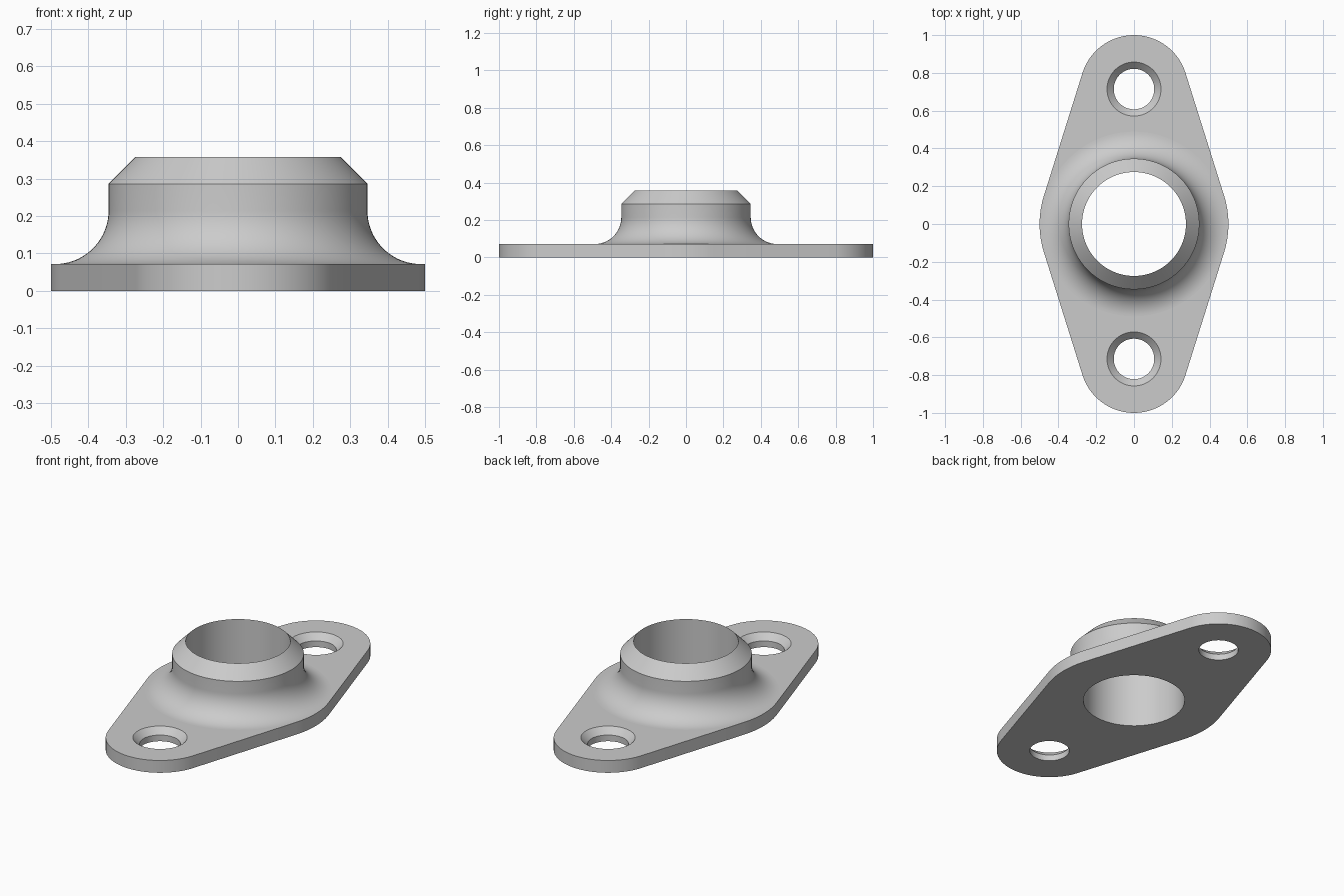
import bpy, bmesh
from math import sin, cos, pi, asin

cube = bpy.data.objects.get("Cube")
if cube:
    bpy.data.objects.remove(cube, do_unlink=True)

UNIT = 1 / 14               # plate thickness, also the rim chamfer
BORE, COLLAR = 0.275, 0.346
HUB_R, END_Y = 0.5, 10 * UNIT
END_R = 1 - END_Y
SEGMENTS = 128

metal = bpy.data.materials.new("light grey metal")
metal.use_nodes = True
grey = (0.6, 0.6, 0.6, 1)
metal.diffuse_color = grey
metal.node_tree.nodes["Principled BSDF"].inputs["Base Color"].default_value = grey


def make_object(name, bm):
    bmesh.ops.recalc_face_normals(bm, faces=bm.faces)
    mesh = bpy.data.meshes.new(name)
    bm.to_mesh(mesh)
    bm.free()
    mesh.materials.append(metal)
    obj = bpy.data.objects.new(name, mesh)
    bpy.context.collection.objects.link(obj)
    return obj


def lathe(name, profile, closed=False):
    """Spin (radius, z) points about z; open profiles get end caps."""
    bm = bmesh.new()
    rings = [[bm.verts.new((r * cos(2 * pi * i / SEGMENTS), r * sin(2 * pi * i / SEGMENTS), z))
              for i in range(SEGMENTS)] for r, z in profile]
    pairs = list(zip(rings, rings[1:]))
    if closed:
        pairs.append((rings[-1], rings[0]))
    else:
        bm.faces.new(rings[0])
        bm.faces.new(rings[-1])
    for low, high in pairs:
        for i in range(SEGMENTS):
            j = (i + 1) % SEGMENTS
            bm.faces.new((low[i], low[j], high[j], high[i]))
    return make_object(name, bm)


def arc(cx, cy, radius, start, end, steps):
    return [(cx + radius * cos(start + (end - start) * i / steps),
             cy + radius * sin(start + (end - start) * i / steps)) for i in range(steps + 1)]


# Flange plate: tangent outline around the hub circle and two end circles
tilt = asin((HUB_R - END_R) / END_Y)
outline = (arc(0, 0, HUB_R, -tilt, tilt, 12)
           + arc(0, END_Y, END_R, tilt, pi - tilt, 48)
           + arc(0, 0, HUB_R, pi - tilt, pi + tilt, 12)
           + arc(0, -END_Y, END_R, pi + tilt, 2 * pi - tilt, 48))
bm = bmesh.new()
base = bm.faces.new([bm.verts.new((x, y, 0)) for x, y in outline])
top = bmesh.ops.extrude_face_region(bm, geom=[base])
bmesh.ops.translate(bm, vec=(0, 0, UNIT),
                    verts=[v for v in top["geom"] if isinstance(v, bmesh.types.BMVert)])
plate = make_object("flange_plate", bm)

# Cut the central bore and the two countersunk bolt holes
hole, sink = 1.5 * UNIT, 2 * UNIT
cutters = [lathe("bore_cutter", [(BORE, -0.1), (BORE, 0.2)])]
for side in (-1, 1):
    cutter = lathe("bolt_hole_cutter", [(hole, -0.1), (hole, UNIT / 2), (sink, UNIT),
                                        (sink, 0.2)])
    cutter.location.y = side * END_Y
    cutters.append(cutter)
bpy.context.view_layer.objects.active = plate
for cutter in cutters:
    cutter.hide_render = True
    cut = plate.modifiers.new("hole", 'BOOLEAN')
    cut.operation, cut.solver, cut.object = 'DIFFERENCE', 'EXACT', cutter
    bpy.ops.object.modifier_apply(modifier=cut.name)
for cutter in cutters:
    bpy.data.objects.remove(cutter, do_unlink=True)

# Collar: concave fillet, straight wall, chamfer to a sharp rim, and the bore
fillet = 2 * UNIT
profile = arc(COLLAR + fillet, UNIT + fillet, fillet, 1.5 * pi, pi, 20)
profile += [(COLLAR, 4 * UNIT), (BORE, 5 * UNIT), (BORE, UNIT)]
collar = lathe("collar", profile, closed=True)

# Smooth curved walls and keep the machined edges crisp
bpy.ops.object.select_all(action='DESELECT')
for part in (plate, collar):
    part.select_set(True)
bpy.context.view_layer.objects.active = plate
bpy.ops.object.shade_smooth_by_angle(angle=pi / 6)
